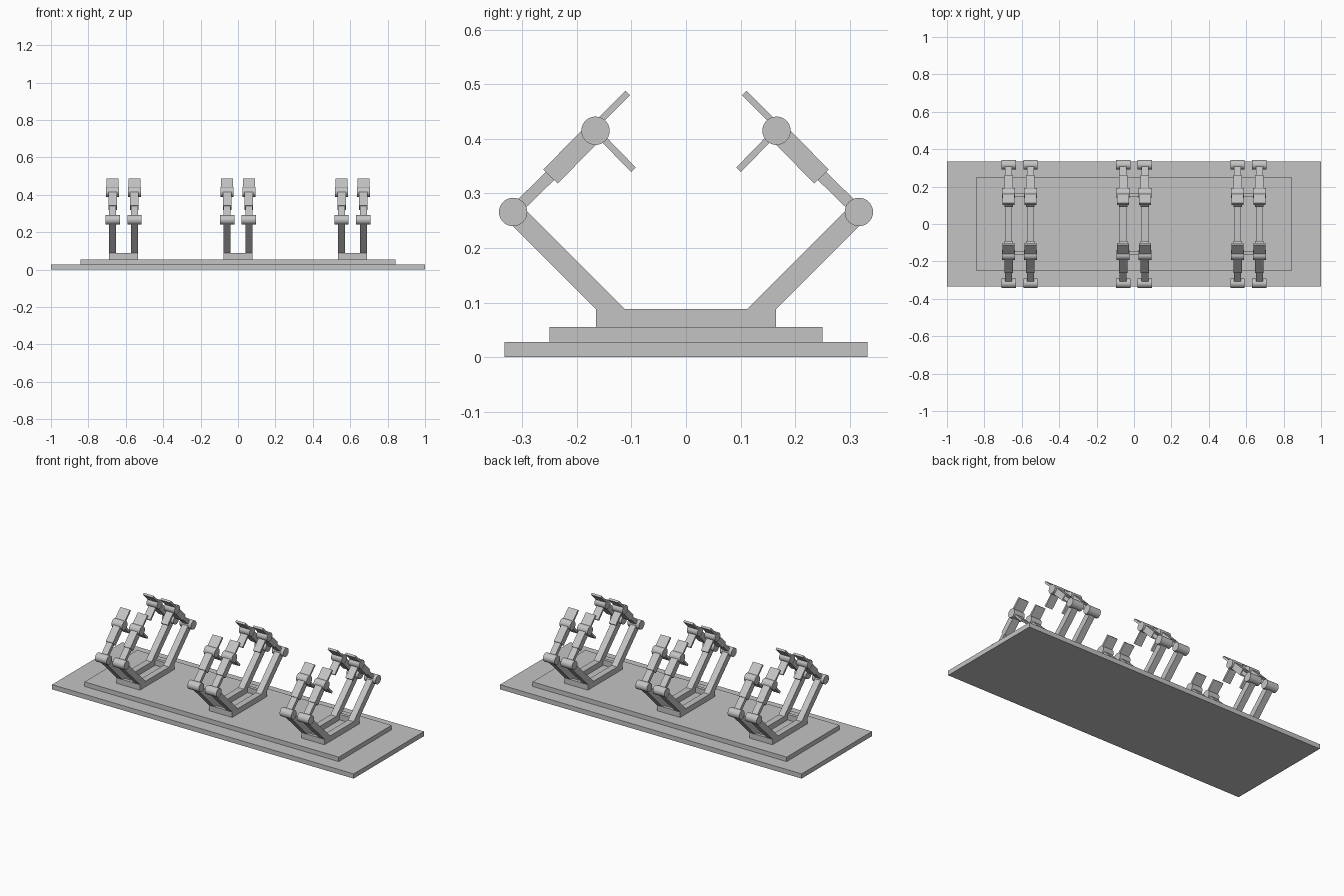
import bpy
import bmesh
from math import pi, sqrt
from mathutils import Matrix, Vector

cube = bpy.data.objects.get("Cube")
if cube:
    bpy.data.objects.remove(cube, do_unlink=True)

grey = bpy.data.materials.new("plain grey")
grey.use_nodes = True
colour = (0.55, 0.55, 0.55, 1)
grey.diffuse_color = colour
grey.node_tree.nodes["Principled BSDF"].inputs["Base Color"].default_value = colour


def finish(name, bm):
    bmesh.ops.recalc_face_normals(bm, faces=bm.faces)
    mesh = bpy.data.meshes.new(name)
    bm.to_mesh(mesh)
    bm.free()
    mesh.materials.append(grey)
    ob = bpy.data.objects.new(name, mesh)
    bpy.context.collection.objects.link(ob)
    return ob


def extrude_profile(name, points, x, width):
    """Extrude a closed (y, z) outline along x, centred on x."""
    bm = bmesh.new()
    face = bm.faces.new([bm.verts.new((x - width / 2, y, z)) for y, z in points])
    new = bmesh.ops.extrude_face_region(bm, geom=[face])["geom"]
    verts = [v for v in new if isinstance(v, bmesh.types.BMVert)]
    bmesh.ops.translate(bm, verts=verts, vec=(width, 0, 0))
    return finish(name, bm)


def box(name, x, y, half_x, half_y, low, high):
    outline = [(y - half_y, low), (y + half_y, low), (y + half_y, high), (y - half_y, high)]
    return extrude_profile(name, outline, x, 2 * half_x)


def bar(name, start, end, thickness, x, width):
    """Straight bar between two (y, z) points."""
    a, b = Vector(start), Vector(end)
    d = (b - a).normalized()
    n = Vector((-d.y, d.x)) * thickness / 2
    return extrude_profile(name, [a + n, b + n, b - n, a - n], x, width)


def drum(name, centre, x, width, radius=0.026):
    bm = bmesh.new()
    place = Matrix.Translation((x, *centre)) @ Matrix.Rotation(pi / 2, 4, "Y")
    bmesh.ops.create_cone(bm, cap_ends=True, segments=32, radius1=radius,
                          radius2=radius, depth=width, matrix=place)
    ob = finish(name, bm)
    for p in ob.data.polygons:
        p.use_smooth = len(p.vertices) == 4
    return ob


# Stepped base
box("base_plate", 0, 0, 1.0, 0.333, 0, 0.028)
box("upper_plate", 0, 0, 0.843, 0.25, 0.028, 0.055)

FOOT, TOP = 0.165, 0.088
ARM_W, OFFSET = 0.038, 0.058
SLOPE = FOOT - 0.112
KNEE, ELBOW = (0.317, 0.266), (0.166, 0.415)

for station, cx in (("right", -0.612), ("middle", 0), ("left", 0.612)):
    # End pieces joining the two rails
    for end, s in (("front", -1), ("back", 1)):
        box(f"{station}_{end}_cross_piece", cx, s * (FOOT - 0.01),
            OFFSET - ARM_W / 2, 0.01, 0.055, TOP)
    for side, sx in (("right", -1), ("left", 1)):
        x = cx + sx * OFFSET
        tag = f"{station}_{side}"
        # Rail and both sloping lower arms form one U-shaped piece
        rise = KNEE[1] - TOP
        half = SLOPE / 4
        back = [(FOOT, 0.055), (FOOT, TOP),
                (KNEE[0] + half, KNEE[1] - half),
                (KNEE[0] - half, KNEE[1] + half),
                (FOOT - SLOPE, TOP)]
        front = [(-y, z) for y, z in reversed(back)]
        extrude_profile(f"{tag}_rail_and_lower_arms", back + front, x, ARM_W)

        for end, s in (("front", -1), ("back", 1)):
            name = f"{tag}_{end}"

            def at(y, z):
                return (s * y, z)

            # Joints
            drum(name + "_knee_joint", at(*KNEE), x, 0.076)
            drum(name + "_elbow_joint", at(*ELBOW), x, 0.070)
            # Upper arm: thin rod sliding into a thicker sleeve
            bar(name + "_upper_arm_rod", at(*KNEE), at(0.235, 0.346), 0.021, x, ARM_W)
            bar(name + "_upper_arm_sleeve", at(0.2485, 0.331), at(*ELBOW), 0.037, x, 0.046)
            # Gripping plates
            bar(name + "_upper_finger", at(0.160, 0.431), at(0.107, 0.484), 0.012, x, 0.064)
            bar(name + "_lower_finger", at(*ELBOW), at(0.0965, 0.3435), 0.012, x, 0.046)
